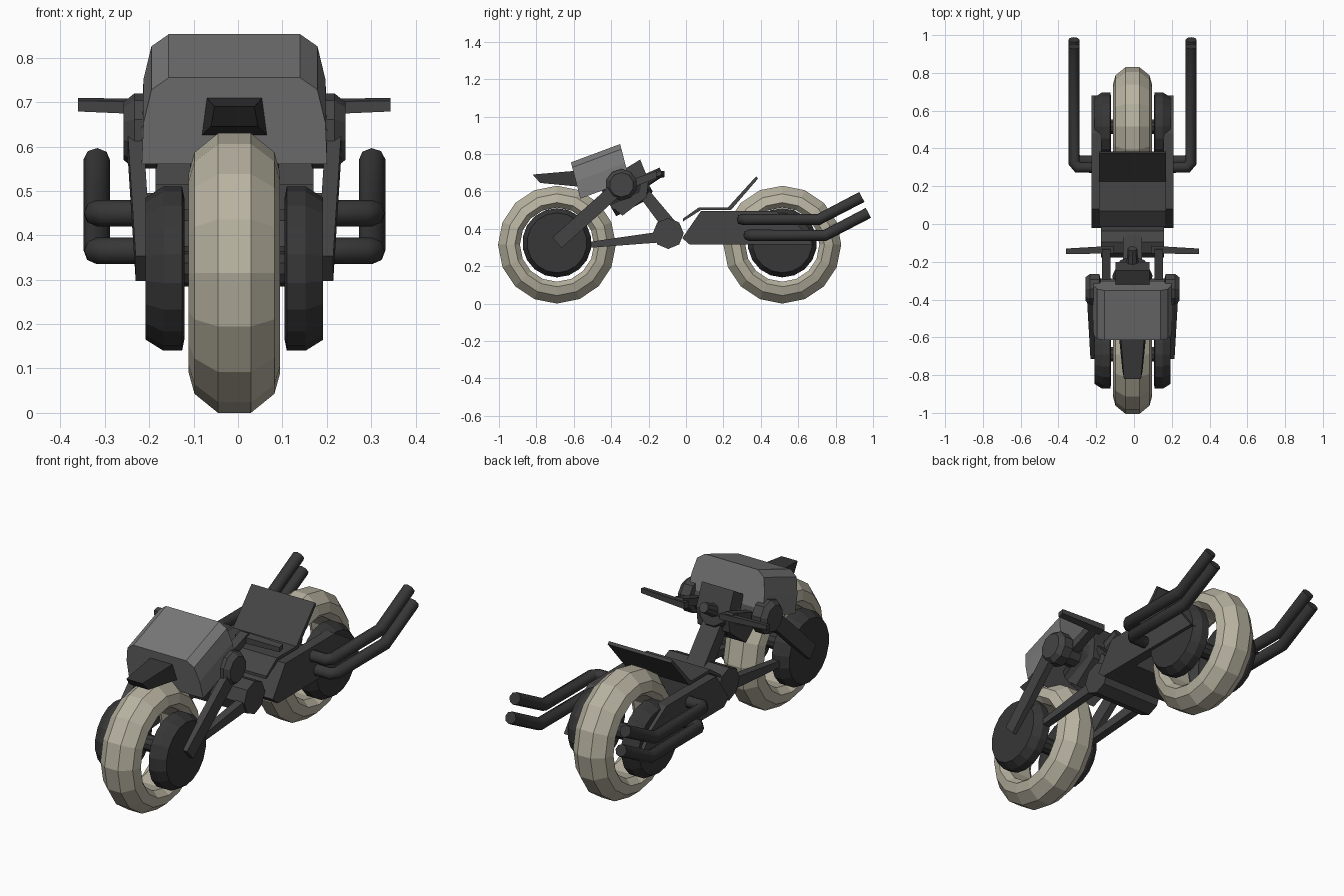
import bpy, bmesh
from math import sin, cos, tau
from mathutils import Vector

old = bpy.data.objects.get("Cube")
if old:
    bpy.data.objects.remove(old)

CX = -0.008  # middle plane of the machine


def material(name, r, g, b):
    m = bpy.data.materials.new(name)
    m.use_nodes = True
    m.diffuse_color = (r, g, b, 1)
    bsdf = m.node_tree.nodes["Principled BSDF"]
    bsdf.inputs["Base Color"].default_value = (r, g, b, 1)
    bsdf.inputs["Roughness"].default_value = 0.8
    return m


DARK = material("dark_grey", 0.058, 0.058, 0.058)
BLACK = material("soft_black", 0.038, 0.038, 0.038)
PANEL = material("panel_grey", 0.19, 0.19, 0.19)
TYRE = material("pale_rubber", 0.48, 0.45, 0.355)


def loft(name, rings, mat, caps=True):
    """Skin a list of equal-length point rings; without caps the last ring joins the first."""
    bm = bmesh.new()
    vs = [[bm.verts.new(p) for p in ring] for ring in rings]
    pairs = list(zip(vs, vs[1:]))
    if caps:
        bm.faces.new(vs[0])
        bm.faces.new(vs[-1])
    else:
        pairs.append((vs[-1], vs[0]))
    for a, b in pairs:
        for i in range(len(a)):
            j = (i + 1) % len(a)
            bm.faces.new((a[i], a[j], b[j], b[i]))
    bmesh.ops.recalc_face_normals(bm, faces=bm.faces)
    me = bpy.data.meshes.new(name)
    bm.to_mesh(me)
    bm.free()
    me.materials.append(mat)
    ob = bpy.data.objects.new(name, me)
    ob.location.x = CX
    bpy.context.collection.objects.link(ob)
    return ob


def prism(name, outline, x0, x1, mat):
    """Side outline (y, z) extruded across x."""
    return loft(name, [[(x, y, z) for y, z in outline] for x in (x0, x1)], mat)


def lathe(name, profile, centre, mat, n=16, caps=True):
    """Profile of (x, radius) spun about a sideways axis."""
    y, z = centre
    rings = [[(x, y + r * sin(tau * i / n), z + r * cos(tau * i / n)) for i in range(n)]
             for x, r in profile]
    return loft(name, rings, mat, caps)


def bar(name, p, q, w0, w1, t, mat):
    """Flat bar from p to q: widths in the side plane, thickness t across x."""
    p, q = Vector(p), Vector(q)
    d = (q - p).normalized()
    n = Vector((0, -d.z, d.y)).normalized()
    x = Vector((t / 2, 0, 0))
    rings = [[c + n * w / 2 + x, c + n * w / 2 - x, c - n * w / 2 - x, c - n * w / 2 + x]
             for c, w in ((p, w0), (q, w1))]
    return loft(name, rings, mat)


def rod(name, stations, mat, n=10):
    """Round rod in the middle plane through (y, z, radius) stations."""
    a, b = Vector(stations[0]), Vector(stations[-1])
    d = Vector((0, b.x - a.x, b.y - a.y)).normalized()
    u, v = Vector((1, 0, 0)), Vector((0, -d.z, d.y))
    rings = [[Vector((0, y, z)) + r * (u * cos(tau * i / n) + v * sin(tau * i / n))
              for i in range(n)] for y, z, r in stations]
    return loft(name, rings, mat)


def pipe(name, points, radius, mat):
    cu = bpy.data.curves.new(name, "CURVE")
    cu.dimensions = "3D"
    cu.bevel_depth = radius
    cu.bevel_resolution = 2
    cu.use_fill_caps = True
    sp = cu.splines.new("POLY")
    sp.points.add(len(points) - 1)
    for pt, co in zip(sp.points, points):
        pt.co = (*co, 1)
    cu.materials.append(mat)
    ob = bpy.data.objects.new(name, cu)
    ob.location.x = CX
    bpy.context.collection.objects.link(ob)


# Wheels: faceted tyre ring, axle and two drum hubs each
half = [(0.037, 0.315), (0.09, 0.272), (0.103, 0.225), (0.07, 0.198)]
ring = half + [(-x, r) for x, r in reversed(half)]
for end, y in (("front", -0.69), ("rear", 0.515)):
    lathe(end + "_tyre", ring, (y, 0.315), TYRE, 16, caps=False)
    lathe(end + "_axle", [(-0.12, 0.04), (0.12, 0.04)], (y, 0.325), BLACK, 10)
    for side, s in (("left", 1), ("right", -1)):
        drum = [(0.113, 0.16), (0.118, 0.185), (0.16, 0.185), (0.2, 0.16)]
        lathe(f"{end}_{side}_hub", [(s * x, r) for x, r in drum], (y, 0.325), BLACK, 18)

# Rear frame: front block and an arm on each side of the wheel
prism("frame_block", [(-0.02, 0.35), (0.02, 0.315), (0.2, 0.315), (0.2, 0.495), (0.08, 0.495)],
      -0.218, 0.218, DARK)
for side, s in (("left", 1), ("right", -1)):
    prism(side + "_frame_arm", [(0.2, 0.315), (0.68, 0.315), (0.6, 0.42), (0.48, 0.495), (0.2, 0.495)],
          s * 0.165, s * 0.218, DARK)

# Seat: one folded sheet
prism("seat", [(-0.015, 0.44), (0.08, 0.5), (0.24, 0.5), (0.385, 0.668), (0.375, 0.68),
               (0.225, 0.515), (0.07, 0.515), (-0.015, 0.455)], -0.178, 0.178, DARK)

# Centre pivot and strut up to the steering column
lathe("pivot", [(-0.168, 0.083), (0.168, 0.083)], (-0.095, 0.375), DARK, 8)
bar("centre_strut", (0, -0.09, 0.42), (0, -0.24, 0.61), 0.075, 0.06, 0.1, DARK)

# Steering column barrel behind the fairing
rod("column_barrel", [(-0.42, 0.55, 0.1), (-0.27, 0.635, 0.105), (-0.215, 0.665, 0.08)], BLACK)
rod("instrument_stalk", [(-0.24, 0.645, 0.035), (-0.13, 0.705, 0.025)], DARK, 8)
prism("column_bracket", [(-0.4, 0.52), (-0.34, 0.47), (-0.21, 0.57), (-0.2, 0.66),
                         (-0.245, 0.77), (-0.36, 0.7)], -0.09, 0.09, DARK)

# Steering links, drums and grips on both sides
for side, s in (("left", 1), ("right", -1)):
    bar(side + "_lower_arm", (s * 0.14, -0.1, 0.36), (s * 0.14, -0.69, 0.295), 0.06, 0.02, 0.04, DARK)
    bar(side + "_fork_arm", (s * 0.205, -0.69, 0.325), (s * 0.225, -0.345, 0.635), 0.075, 0.075, 0.035, DARK)
    lathe(side + "_fork_drum", [(s * 0.08, 0.06), (s * 0.17, 0.06), (s * 0.175, 0.085),
                                (s * 0.225, 0.085), (s * 0.25, 0.065)], (-0.345, 0.635), DARK, 10)
    bar(side + "_grip_support", (s * 0.14, -0.35, 0.62), (s * 0.14, -0.13, 0.7), 0.045, 0.035, 0.045, DARK)
    loft(side + "_grip", [[(s * x, y - h, z - h), (s * x, y + h, z - h * 0.6),
                           (s * x, y + h, z + h), (s * x, y - h, z + h * 0.6)]
                          for x, y, z, h in ((0.1, -0.135, 0.688, 0.02), (0.352, -0.145, 0.694, 0.015))], DARK)

# Fairing: chamfered shell section swept up and back
section = [(0.148, 0), (0.187, 0.028), (0.205, 0.105), (0.209, 0.2)]
section = section + [(-x, d) for x, d in reversed(section)]
loft("fairing", [[(x, y + 0.25 * d, z - 0.97 * d) for x, d in section]
                 for y, z in ((-0.615, 0.755), (-0.352, 0.853))], PANEL)

# Nose in front of the fairing
loft("nose", [[(s * w, y + lean, zb), (s * w * 0.85, y, zt), (-s * w * 0.85, y, zt), (-s * w, y + lean, zb)]
              for s, w, y, lean, zb, zt in ((1, 0.053, -0.82, 0.04, 0.645, 0.69),
                                            (1, 0.074, -0.59, 0.02, 0.625, 0.71))], BLACK)

# Exhausts: two stacked pipes on each side, turned up at the tail
for side, s in (("left", 1), ("right", -1)):
    for level, z, y in (("upper", 0.45, 0.0), ("lower", 0.365, 0.035)):
        pipe(f"{side}_{level}_exhaust",
             [(s * 0.17, 0.3 + y, z), (s * 0.29, 0.3 + y, z), (s * 0.31, 0.325 + y, z),
              (s * 0.31, 0.71 + y, z), (s * 0.31, 0.94 + y, z + 0.12)], 0.03, BLACK)
